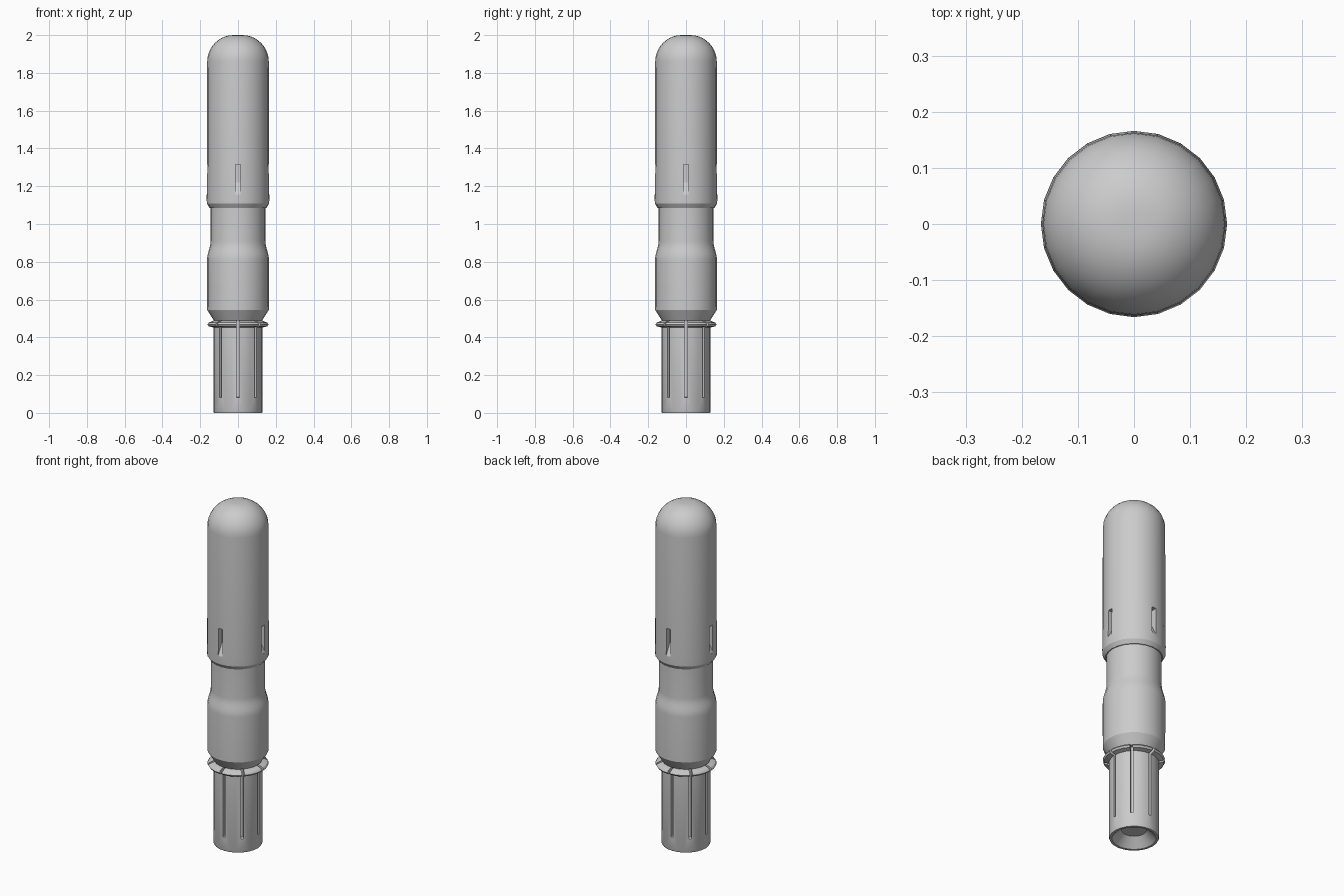
import bpy, bmesh, math
from mathutils import Matrix

if "Cube" in bpy.data.objects:
    bpy.data.objects.remove(bpy.data.objects["Cube"])

SIDES = 24


def finish(name, bm):
    bmesh.ops.recalc_face_normals(bm, faces=bm.faces)
    me = bpy.data.meshes.new(name)
    bm.to_mesh(me)
    bm.free()
    ob = bpy.data.objects.new(name, me)
    bpy.context.collection.objects.link(ob)
    return ob


def lathe(name, profile):
    # closed solid of revolution from (radius, z) points
    bm = bmesh.new()
    rings = []
    for r, z in profile:
        rings.append([bm.verts.new((r * math.cos(2 * math.pi * i / SIDES),
                                    r * math.sin(2 * math.pi * i / SIDES), z))
                      for i in range(SIDES)])
    for a, b in zip(rings, rings[1:]):
        for i in range(SIDES):
            j = (i + 1) % SIDES
            bm.faces.new((a[i], a[j], b[j], b[i]))
    bm.faces.new(rings[0])
    bm.faces.new(rings[-1])
    return finish(name, bm)


def radial_cut(target, section, width, count):
    # repeat a (radius, z) section around the axis and subtract it
    bm = bmesh.new()
    for k in range(count):
        rot = Matrix.Rotation(2 * math.pi * k / count, 4, 'Z')
        a = [bm.verts.new((r, -width / 2, z)) for r, z in section]
        b = [bm.verts.new((r, width / 2, z)) for r, z in section]
        bm.faces.new(a)
        bm.faces.new(b)
        for i in range(len(a)):
            j = (i + 1) % len(a)
            bm.faces.new((a[i], a[j], b[j], b[i]))
        bmesh.ops.transform(bm, matrix=rot, verts=a + b)
    cutter = finish(target.name + "_cutter", bm)
    cutter.hide_render = True
    mod = target.modifiers.new("slots", 'BOOLEAN')
    mod.operation = 'DIFFERENCE'
    mod.solver = 'EXACT'
    mod.object = cutter
    bpy.context.view_layer.objects.active = target
    bpy.ops.object.modifier_apply(modifier=mod.name)
    bpy.data.objects.remove(cutter)


def smooth(ob):
    bpy.ops.object.select_all(action='DESELECT')
    ob.select_set(True)
    bpy.context.view_layer.objects.active = ob
    bpy.ops.object.shade_smooth_by_angle(angle=math.radians(28))


# slotted sleeve with flange and a conical mouth
sleeve = lathe("slotted_sleeve", [
    (0.065, 0.05), (0.075, 0.04), (0.115, 0.0), (0.128, 0.0), (0.131, 0.008),
    (0.131, 0.452), (0.156, 0.458), (0.163, 0.468), (0.156, 0.478),
    (0.131, 0.488), (0.112, 0.488), (0.112, 0.50)])
radial_cut(sleeve, [(0.2, 0.07), (0.2, 0.495), (0.108, 0.495), (0.108, 0.085)], 0.014, 8)

# waisted grip body
waist = [(0.164 - 0.0095 * (1 - math.cos(math.pi * t / 6)), 0.81 + 0.1 * t / 6)
         for t in range(7)]
body = lathe("grip_body", [(0.11, 0.488), (0.127, 0.488), (0.163, 0.545)]
             + waist + [(0.145, 1.12)])

# domed cap
dome = [(0.023 + 0.14 * math.cos(math.radians(9 * i)),
         1.86 + 0.14 * math.sin(math.radians(9 * i))) for i in range(11)]
cap = lathe("domed_cap", [(0.14, 1.085), (0.150, 1.085), (0.165, 1.108),
                          (0.166, 1.14), (0.164, 1.32)] + dome)
radial_cut(cap, [(0.2, 1.155), (0.2, 1.315), (0.13, 1.315), (0.13, 1.22),
                 (0.165, 1.155)], 0.027, 4)

for part in (sleeve, body, cap):
    smooth(part)
